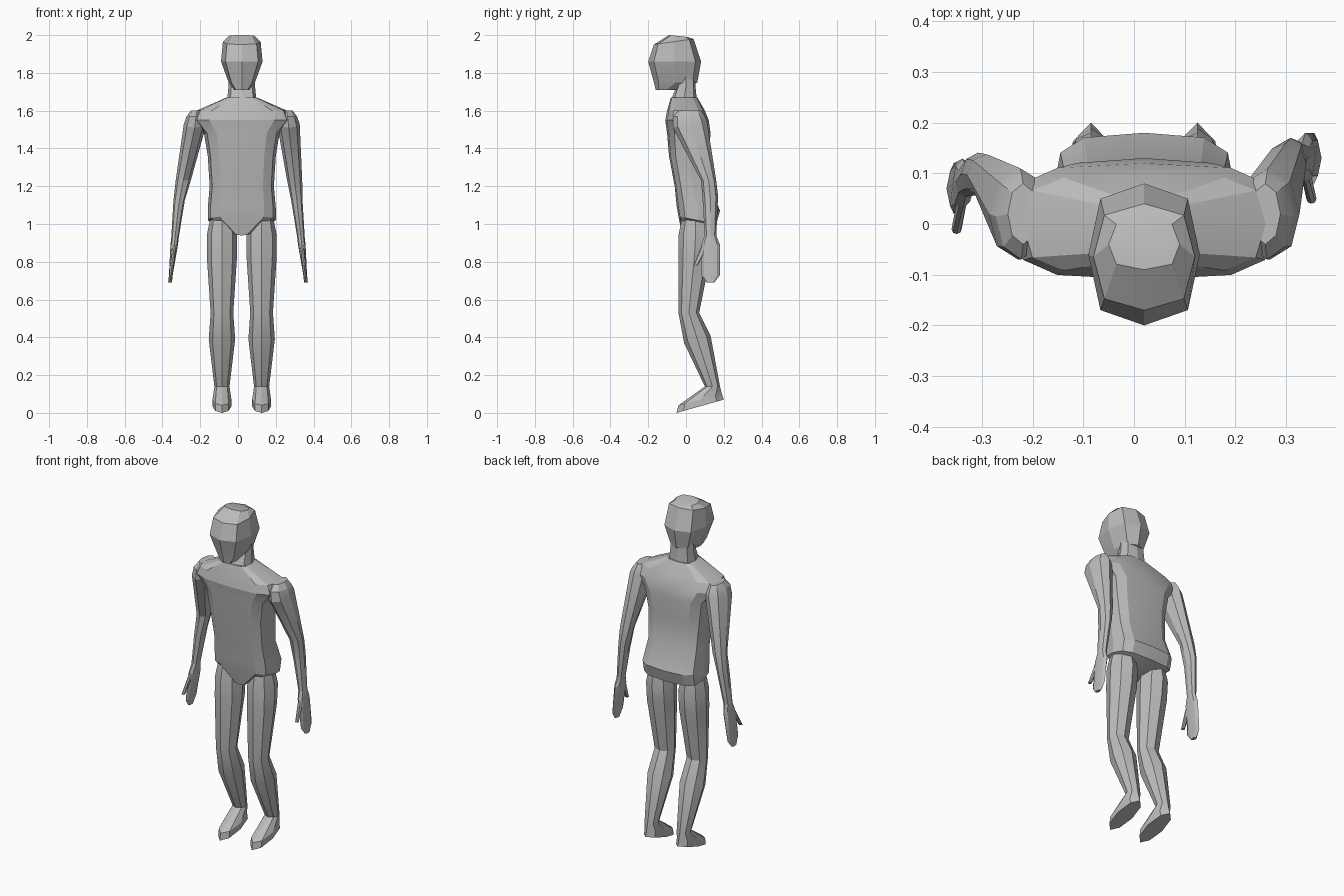
import bpy
import bmesh
import math

# Single plain grey
grey = bpy.data.materials.new("plain_grey")
grey.use_nodes = True
grey.diffuse_color = (0.5, 0.5, 0.5, 1)
shader = next(node for node in grey.node_tree.nodes if node.type == "BSDF_PRINCIPLED")
shader.inputs["Base Color"].default_value = grey.diffuse_color

default_cube = bpy.data.objects.get("Cube")
if default_cube:
    bpy.data.objects.remove(default_cube, do_unlink=True)


def section(z, width, front, back, rise=0):
    """Cross-section: height, half width, front and back depth, rise towards the back."""
    return {"z": z, "width": width, "front": front, "back": back, "rise": rise}


def middle_path(z):
    """The head and trunk stand a little off the origin."""
    return 0.02, 0


def left_leg_path(z):
    return 0.125, 0


def right_leg_path(z):
    return -0.085, 0


def left_arm_path(z):
    """The arm slants outwards as it hangs."""
    return 0.27 + (1.5 - z) / 9, 0


def right_arm_path(z):
    """The right arm hangs further out and further forward."""
    drop = max(0, 1.5 - z)
    across, along = left_arm_path(z)
    spread = min(0.04, drop / 9)
    forward = min(0.06, drop / 12)
    return 0.04 - across - spread, -forward


def add_ring(bm, shape, path, sides, roundness):
    """A rounded polygon: lower roundness gives squarer corners."""
    ring = []
    for step in range(sides):
        angle = math.tau * step / sides
        sine, cosine = math.sin(angle), math.cos(angle)
        across = math.copysign(abs(sine) ** roundness, sine)
        blend = (1 - math.copysign(abs(cosine) ** roundness, cosine)) / 2
        z = shape["z"] + shape["rise"] * blend
        y = shape["front"] + (shape["back"] - shape["front"]) * blend
        path_x, path_y = path(z)
        ring.append(bm.verts.new((path_x + across * shape["width"], path_y + y, z)))
    return ring


def loft(name, sections, path, sides=8, roundness=1):
    """Skin a closed part through a stack of cross-sections."""
    bm = bmesh.new()
    rings = [add_ring(bm, shape, path, sides, roundness) for shape in sections]
    for lower, upper in zip(rings, rings[1:]):
        for here in range(sides):
            after = (here + 1) % sides
            bm.faces.new((lower[here], lower[after], upper[after], upper[here]))
    bm.faces.new(rings[0])
    bm.faces.new(rings[-1])
    bmesh.ops.recalc_face_normals(bm, faces=bm.faces)
    mesh = bpy.data.meshes.new(name)
    bm.to_mesh(mesh)
    bm.free()
    mesh.materials.append(grey)
    part = bpy.data.objects.new(name, mesh)
    bpy.context.collection.objects.link(part)
    bpy.ops.object.select_all(action="DESELECT")
    part.select_set(True)
    bpy.context.view_layer.objects.active = part
    bpy.ops.object.shade_smooth_by_angle(angle=math.radians(20))


# Torso from crotch to neck base, bulging at the back hem
loft("torso", [
    section(z=0.94, width=0.04, front=-0.02, back=0.09, rise=0.03),
    section(z=1.04, width=0.18, front=-0.04, back=0.16, rise=-0.04),
    section(z=1.1, width=0.18, front=-0.05, back=0.18, rise=-0.03),
    section(z=1.2, width=0.17, front=-0.06, back=0.13),
    section(z=1.36, width=0.18, front=-0.09, back=0.12),
    section(z=1.48, width=0.2, front=-0.1, back=0.13),
    section(z=1.55, width=0.26, front=-0.11, back=0.12),
    section(z=1.6, width=0.24, front=-0.1, back=0.1),
    section(z=1.67, width=0.08, front=-0.08, back=0.06),
], middle_path, sides=12, roundness=0.6)

# Neck
loft("neck", [
    section(z=1.63, width=0.08, front=-0.09, back=0.06),
    section(z=1.73, width=0.07, front=-0.05, back=0.05),
    section(z=1.8, width=0.07, front=-0.05, back=0.05),
], middle_path, roundness=0.7)

# Head with the ridged face
loft("head", [
    section(z=1.71, width=0.04, front=-0.16, back=-0.04),
    section(z=1.75, width=0.07, front=-0.17, back=0.06),
    section(z=1.86, width=0.11, front=-0.2, back=0.08),
    section(z=1.95, width=0.1, front=-0.17, back=0.04, rise=0.03),
    section(z=2, width=0.07, front=-0.09, back=0.01, rise=-0.01),
], middle_path, roundness=0.7)

# Legs, each running into a foot with a raised heel
for name, path in (("left_leg", left_leg_path), ("right_leg", right_leg_path)):
    loft(name, [
        section(z=1.04, width=0.06, front=-0.02, back=0.12),
        section(z=0.94, width=0.08, front=-0.04, back=0.14),
        section(z=0.83, width=0.08, front=-0.04, back=0.13),
        section(z=0.53, width=0.06, front=-0.04, back=0.07),
        section(z=0.37, width=0.07, front=-0.01, back=0.13, rise=0.04),
        section(z=0.14, width=0.04, front=0.1, back=0.18),
        section(z=0.04, width=0.05, front=-0.04, back=0.19, rise=0.06),
        section(z=0, width=0.05, front=-0.05, back=0.2, rise=0.07),
    ], path)

for label, path in (("left", left_arm_path), ("right", right_arm_path)):
    # Arm from shoulder cap to wrist
    loft(label + "_arm", [
        section(z=1.6, width=0.03, front=-0.04, back=0.08),
        section(z=1.57, width=0.05, front=-0.07, back=0.1),
        section(z=1.51, width=0.06, front=-0.07, back=0.11, rise=0.04),
        section(z=1.23, width=0.04, front=0.08, back=0.16),
        section(z=1.1, width=0.03, front=0.09, back=0.17, rise=0.05),
        section(z=0.93, width=0.02, front=0.1, back=0.16),
    ], path)

    # Flat hand
    loft(label + "_hand", [
        section(z=0.94, width=0.02, front=0.1, back=0.16),
        section(z=0.89, width=0.02, front=0.08, back=0.18),
        section(z=0.73, width=0.01, front=0.08, back=0.18),
        section(z=0.69, width=0.01, front=0.11, back=0.15),
    ], path)

    # Thumb
    loft(label + "_thumb", [
        section(z=0.88, width=0.01, front=0.08, back=0.12),
        section(z=0.78, width=0.01, front=0.04, back=0.06),
    ], path)
